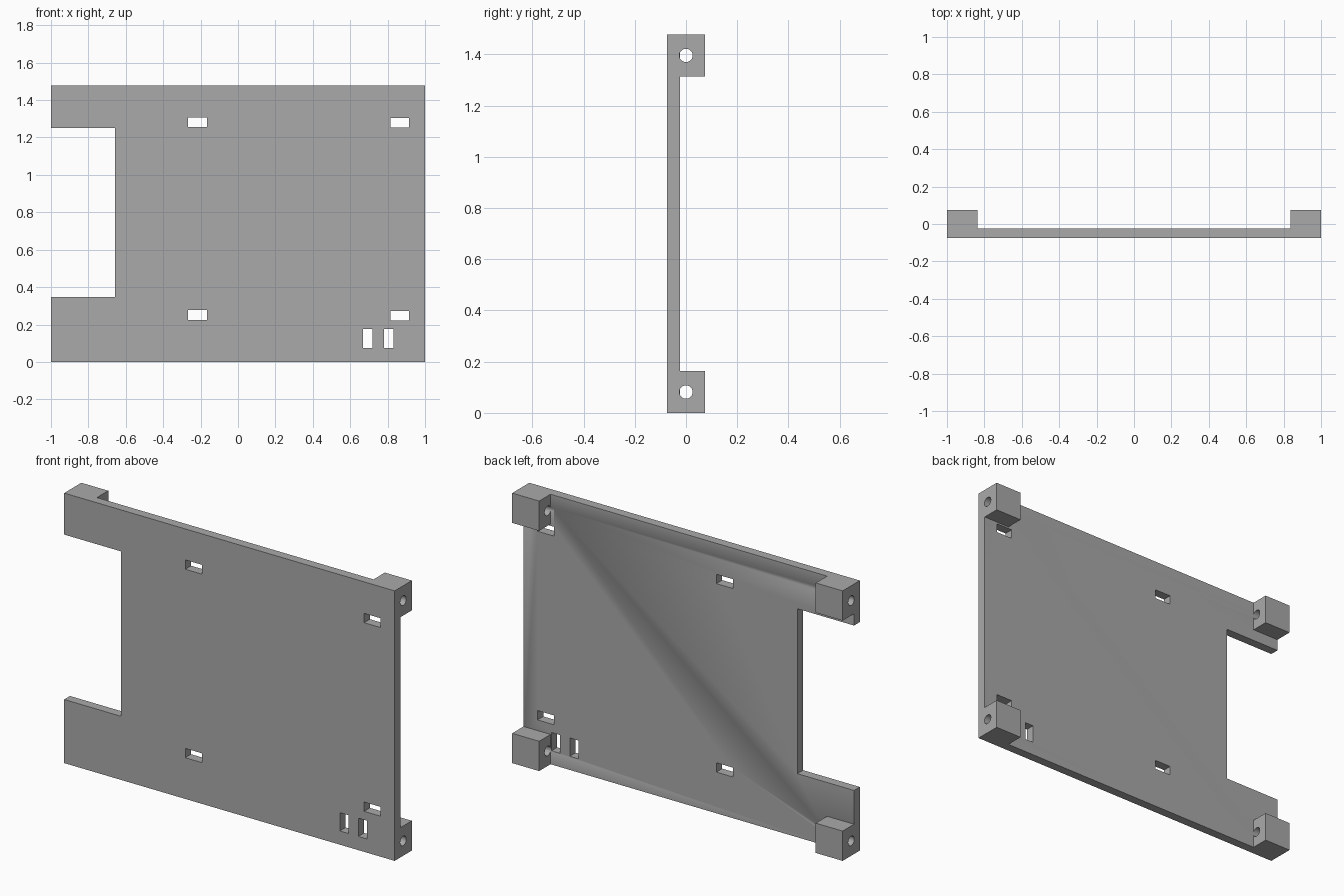
import bpy, bmesh, math
from mathutils import Matrix, Vector

cube = bpy.data.objects.get("Cube")
if cube:
    bpy.data.objects.remove(cube, do_unlink=True)

H = 1.477          # overall height
Y0, Y1, YB = -0.074, -0.024, 0.074   # plate front, plate back, block back
BLOCK = 0.163

grey = bpy.data.materials.new("plain grey")
grey.use_nodes = True
colour = (0.4, 0.4, 0.4, 1)
grey.diffuse_color = colour
grey.node_tree.nodes["Principled BSDF"].inputs["Base Color"].default_value = colour


def make_object(name, bm):
    bmesh.ops.recalc_face_normals(bm, faces=bm.faces)
    mesh = bpy.data.meshes.new(name)
    bm.to_mesh(mesh)
    bm.free()
    mesh.materials.append(grey)
    obj = bpy.data.objects.new(name, mesh)
    bpy.context.collection.objects.link(obj)
    return obj


def add_box(bm, x0, x1, y0, y1, z0, z1):
    size = Matrix.Diagonal((x1 - x0, y1 - y0, z1 - z0, 1))
    centre = Vector((x0 + x1, y0 + y1, z0 + z1)) / 2
    bmesh.ops.create_cube(bm, size=1, matrix=Matrix.Translation(centre) @ size)


def combine(target, tool, operation):
    mod = target.modifiers.new(operation.lower(), "BOOLEAN")
    mod.operation = operation
    mod.solver = "EXACT"
    mod.object = tool
    bpy.context.view_layer.objects.active = target
    bpy.ops.object.modifier_apply(modifier=mod.name)
    bpy.data.objects.remove(tool, do_unlink=True)


# Plate with a notch in its right edge
outline = [(-1, 0), (1, 0), (1, H), (-1, H), (-1, 1.25),
           (-0.657, 1.25), (-0.657, 0.348), (-1, 0.348)]
bm = bmesh.new()
face = bm.faces.new([bm.verts.new((x, Y0, z)) for x, z in outline])
ext = bmesh.ops.extrude_face_region(bm, geom=[face])
moved = [g for g in ext["geom"] if isinstance(g, bmesh.types.BMVert)]
bmesh.ops.translate(bm, verts=moved, vec=(0, Y1 - Y0, 0))
plate = make_object("mounting_plate", bm)

# Corner blocks on the back
bm = bmesh.new()
for x in (-1, 1 - BLOCK):
    for z in (0, H - BLOCK):
        add_box(bm, x, x + BLOCK, Y1, YB, z, z + BLOCK)
combine(plate, make_object("corner_blocks", bm), "UNION")

# Slots through the plate
bm = bmesh.new()
long, short = 0.1, 0.051
for x, z in ((-0.217, 0.251), (-0.217, 1.282), (0.865, 0.247), (0.865, 1.279)):
    add_box(bm, x - long / 2, x + long / 2, -0.2, 0.01, z - short / 2, z + short / 2)
for x in (0.694, 0.806):
    add_box(bm, x - short / 2, x + short / 2, -0.2, 0.01, 0.075, 0.075 + long)
combine(plate, make_object("slot_cutter", bm), "DIFFERENCE")

# Screw holes running sideways through the blocks
bm = bmesh.new()
for x in (BLOCK / 2 - 1, 1 - BLOCK / 2):
    for z in (BLOCK / 2, H - BLOCK / 2):
        bmesh.ops.create_cone(
            bm, cap_ends=True, segments=32, radius1=0.026, radius2=0.026, depth=BLOCK + 0.04,
            matrix=Matrix.Translation((x, 0, z)) @ Matrix.Rotation(math.pi / 2, 4, "Y"))
combine(plate, make_object("hole_cutter", bm), "DIFFERENCE")

# Smooth the hole walls only
bpy.ops.object.select_all(action="DESELECT")
plate.select_set(True)
bpy.context.view_layer.objects.active = plate
bpy.ops.object.shade_smooth_by_angle(angle=math.radians(30))
